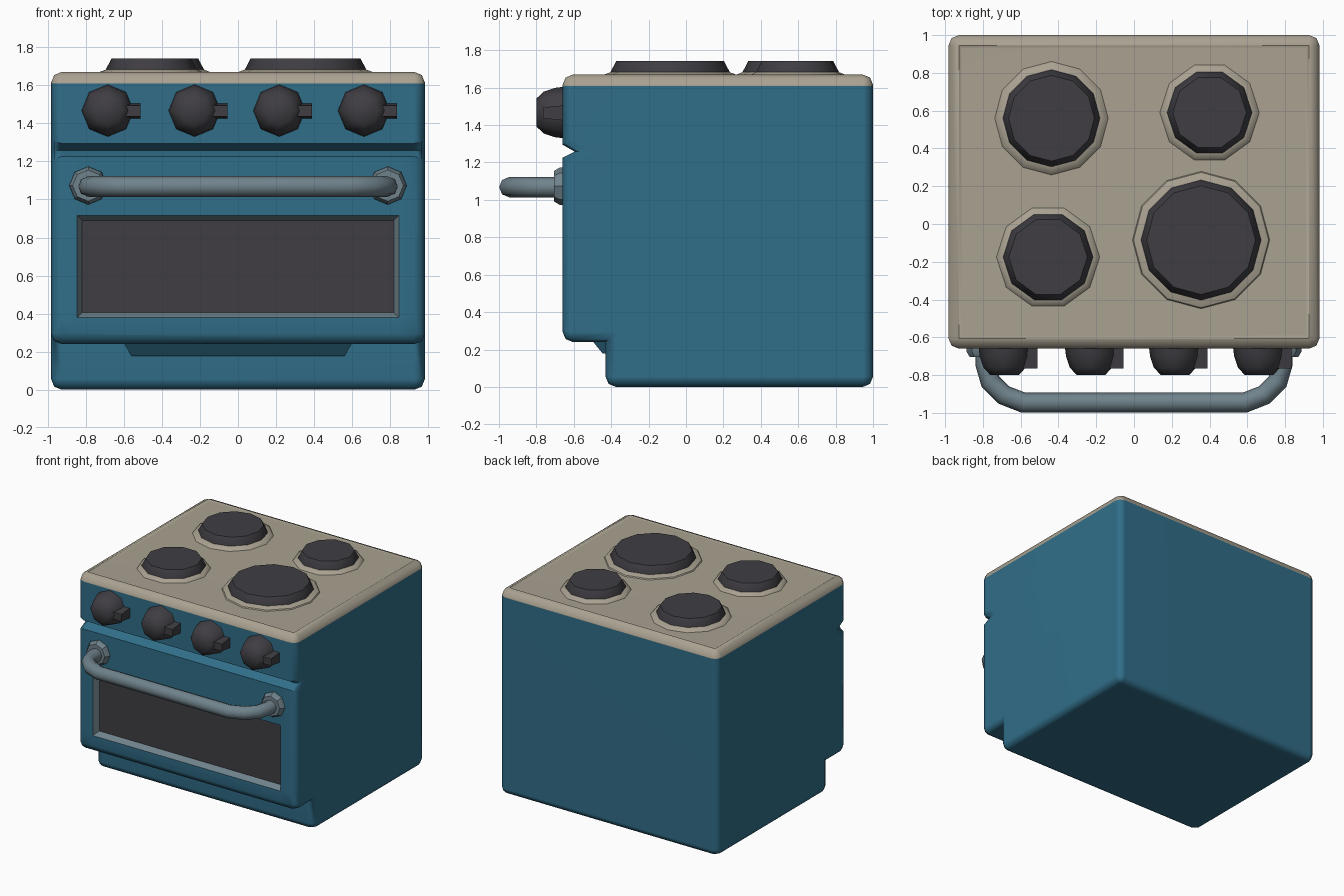
import bpy, bmesh, math
from mathutils import Vector

if "Cube" in bpy.data.objects:
    bpy.data.objects.remove(bpy.data.objects["Cube"])


def material(name, rgb):
    m = bpy.data.materials.new(name)
    m.diffuse_color = (*rgb, 1)
    m.use_nodes = True
    m.node_tree.nodes["Principled BSDF"].inputs["Base Color"].default_value = m.diffuse_color
    return m


TEAL = material("teal enamel", (0.03, 0.155, 0.25))
CREAM = material("warm cream", (0.40, 0.36, 0.285))
DARK = material("charcoal", (0.05, 0.047, 0.055))
STEEL = material("blue grey steel", (0.16, 0.225, 0.26))


def finish(bm, name, mats, angle=50):
    bmesh.ops.recalc_face_normals(bm, faces=bm.faces[:])
    me = bpy.data.meshes.new(name)
    bm.to_mesh(me)
    bm.free()
    for m in mats:
        me.materials.append(m)
    me.polygons.foreach_set("use_smooth", [True] * len(me.polygons))
    me.set_sharp_from_angle(angle=math.radians(angle))
    ob = bpy.data.objects.new(name, me)
    bpy.context.collection.objects.link(ob)
    return ob


def lathe(name, loc, rings, n, mat, axis="z", turn=0.0, angle=35):
    """Stack of n-sided rings (radius, height) along +z or -y."""
    bm = bmesh.new()
    loops = []
    for r, h in rings:
        loop = []
        for i in range(n):
            a = turn + 2 * math.pi * i / n
            u, v = r * math.cos(a), r * math.sin(a)
            p = Vector((u, v, h)) if axis == "z" else Vector((u, -h, v))
            loop.append(bm.verts.new(Vector(loc) + p))
        loops.append(loop)
    for a, b in zip(loops, loops[1:]):
        for i in range(n):
            j = (i + 1) % n
            bm.faces.new((a[i], a[j], b[j], b[i]))
    bm.faces.new(loops[0])
    bm.faces.new(loops[-1])
    return finish(bm, name, [mat], angle)


def box(name, lo, hi, mat, shape):
    """Box from lo to hi whose corners are adjusted by shape(co)."""
    bm = bmesh.new()
    bmesh.ops.create_cube(bm, size=1)
    lo, hi = Vector(lo), Vector(hi)
    for v in bm.verts:
        v.co = Vector([(l + h) / 2 + c * (h - l) for l, h, c in zip(lo, hi, v.co)])
        shape(v.co)
    return finish(bm, name, [mat], 30)


# Body: side profile extruded across the width, outer edges rounded
W = 0.982
profile = [(1, 0), (1, 1.67), (-0.66, 1.67), (-0.66, 1.295), (-0.595, 1.258),
           (-0.66, 1.225), (-0.66, 0.24), (-0.43, 0.24), (-0.43, 0)]
sharp = {3, 4, 5, 7}
bm = bmesh.new()
left = [bm.verts.new((-W, y, z)) for y, z in profile]
right = [bm.verts.new((W, y, z)) for y, z in profile]
bm.faces.new(left)
bm.faces.new(right)
keep = set()
for i in range(len(profile)):
    j = (i + 1) % len(profile)
    bm.faces.new((left[i], left[j], right[j], right[i]))
for i in sharp:
    keep.add(bm.edges.get((left[i], right[i])))
bmesh.ops.recalc_face_normals(bm, faces=bm.faces[:])
bmesh.ops.bevel(bm, geom=[e for e in bm.edges if e not in keep], offset=0.055,
                offset_type="OFFSET", segments=2, profile=0.5,
                affect="EDGES", clamp_overlap=False)

# Oven window: cut the outline in the door front, then sink it
def door_faces():
    return [f for f in bm.faces if f.normal.y < -0.99
            and 0.26 < f.calc_center_median().z < 1.22
            and f.calc_center_median().y < -0.65]


for co, no in (((-0.845, 0, 0), (1, 0, 0)), ((0.845, 0, 0), (1, 0, 0)),
               ((0, 0, 0.38), (0, 0, 1)), ((0, 0, 0.915), (0, 0, 1))):
    fs = door_faces()
    geom = list({e for f in fs for e in f.edges}) + list({v for f in fs for v in f.verts}) + fs
    bmesh.ops.bisect_plane(bm, geom=geom, plane_co=co, plane_no=no)
bm.normal_update()
pane = min(door_faces(), key=lambda f: (f.calc_center_bounds() - Vector((0, -0.66, 0.648))).length)
rim = bmesh.ops.inset_region(bm, faces=[pane], thickness=0.035, depth=-0.05)["faces"]

# Hob top: slightly sunk centre, cream above the seam
top = max((f for f in bm.faces if f.normal.z > 0.99), key=lambda f: f.calc_center_median().z)
bmesh.ops.inset_region(bm, faces=[top], thickness=0.025, depth=-0.01)
bmesh.ops.bisect_plane(bm, geom=bm.verts[:] + bm.edges[:] + bm.faces[:],
                       plane_co=(0, 0, 1.61), plane_no=(0, 0, 1))
for f in bm.faces:
    if f.calc_center_median().z > 1.61:
        f.material_index = 1
for f in rim:
    f.material_index = 3
pane.material_index = 2
body = finish(bm, "oven_body", [TEAL, CREAM, DARK, STEEL])
wn = body.modifiers.new("weighted normals", "WEIGHTED_NORMAL")
wn.keep_sharp = True


# Drawer pull under the door
def pull_shape(c):
    if c.z < 0.2:
        c.x *= 0.56 / 0.6
        if c.y < -0.44:
            c.y = -0.445


box("drawer_pull", (-0.6, -0.5, 0.178), (0.6, -0.42, 0.245), TEAL, pull_shape)

# Hot plates with raised rings: x, y, ring radius, plate radius, sides
plates = [(-0.437, 0.56, 0.307, 0.257, 12), (0.40, 0.59, 0.270, 0.225, 10),
          (-0.455, -0.175, 0.280, 0.238, 10), (0.355, -0.085, 0.370, 0.318, 12)]
for x, y, ro, rp, n in plates:
    turn = math.pi / 2 if n == 12 else math.pi / 2 + math.pi / n
    lathe("burner_ring", (x, y, 0), [(ro, 1.65), (ro - 0.012, 1.668), (rp, 1.683)],
          n, CREAM, turn=turn)
    lathe("burner_plate", (x, y, 0), [(rp, 1.66), (rp, 1.685), (rp - 0.03, 1.742)],
          n, DARK, turn=turn)

# Control knobs with pointer tabs
for x in (-0.685, -0.228, 0.217, 0.662):
    lathe("knob", (x, -0.65, 1.467), [(0.138, 0), (0.132, 0.05), (0.112, 0.11), (0.075, 0.15)],
          8, DARK, axis="y", angle=50)

    def tab_shape(c):
        if c.y < -0.7:
            c.z = 1.465 + (c.z - 1.465) * 0.7

    box("knob_pointer", (x + 0.05, -0.765, 1.424), (x + 0.173, -0.65, 1.506), DARK, tab_shape)

# Door handle: bent tube and its two mounts
half = [(-0.787, -0.65), (-0.785, -0.745), (-0.76, -0.835), (-0.69, -0.905), (-0.585, -0.946)]
path = half + [(-x, y) for x, y in reversed(half)]
cu = bpy.data.curves.new("door_handle", "CURVE")
cu.dimensions = "3D"
cu.bevel_depth = 0.054
cu.bevel_resolution = 2
sp = cu.splines.new("POLY")
sp.points.add(len(path) - 1)
for p, (x, y) in zip(sp.points, path):
    p.co = (x, y, 1.068, 1)
sp.use_smooth = True
cu.materials.append(STEEL)
bpy.context.collection.objects.link(bpy.data.objects.new("door_handle", cu))
for s in (-1, 1):
    lathe("handle_mount", (s * 0.787, -0.65, 1.073), [(0.1, 0), (0.1, 0.025), (0.082, 0.055)],
          8, STEEL, axis="y")
